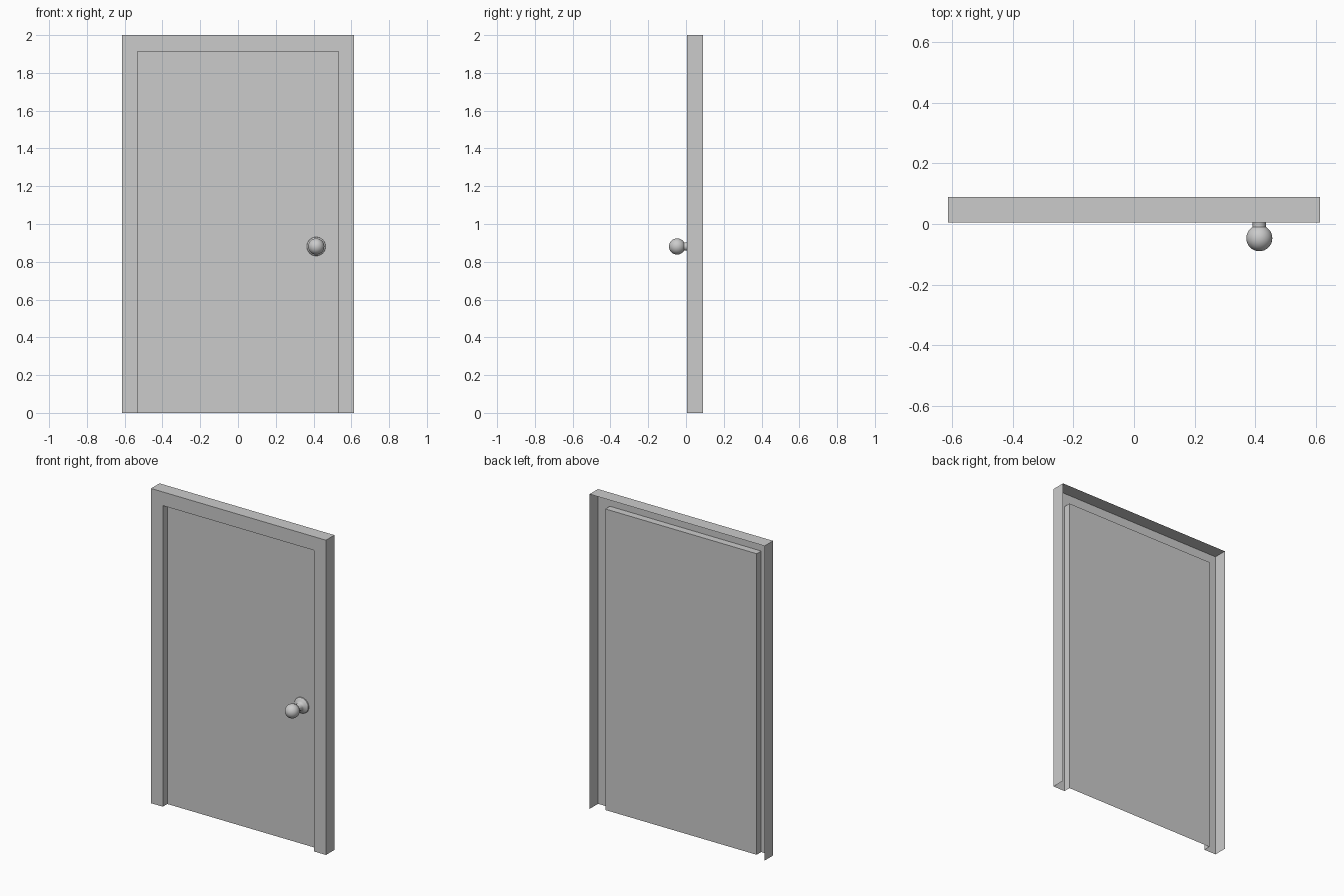
import bpy, bmesh
from math import pi, sin, cos

if "Cube" in bpy.data.objects:
    bpy.data.objects.remove(bpy.data.objects["Cube"])

FRONT, PANEL, BACK = 0.005, 0.05, 0.09     # y of casing face, door leaf, rear rim
OUT_W, OUT_H = 0.615, 2.0
IN_W, IN_H = 0.532, 1.913


def finish(name, bm):
    mesh = bpy.data.meshes.new(name)
    bm.to_mesh(mesh)
    bm.free()
    ob = bpy.data.objects.new(name, mesh)
    bpy.context.collection.objects.link(ob)
    return ob


def arch(bm, w, h, y):
    """Upside-down U outline, open at the floor."""
    return [bm.verts.new((x, y, z)) for x, z in ((-w, 0), (-w, h), (w, h), (w, 0))]


# Door frame: thin casing, open at the back and floor
bm = bmesh.new()
rings = [arch(bm, OUT_W, OUT_H, BACK), arch(bm, OUT_W, OUT_H, FRONT),
         arch(bm, IN_W, IN_H, FRONT), arch(bm, IN_W, IN_H, PANEL)]
for a, b in zip(rings, rings[1:]):
    for i in range(3):
        bm.faces.new((a[i], b[i], b[i + 1], a[i + 1]))
bm.normal_update()
if next(f for f in bm.faces if abs(f.normal.y) > 0.9).normal.y > 0:
    bmesh.ops.reverse_faces(bm, faces=bm.faces[:])
finish("door_frame", bm)

# Door leaf: single recessed sheet
bm = bmesh.new()
leaf = bm.faces.new(arch(bm, IN_W, IN_H, PANEL))
leaf.normal_update()
if leaf.normal.y > 0:
    leaf.normal_flip()
finish("door_leaf", bm)

# Knob: rosette, neck and ball turned from one profile (radius, distance along y)
R, CY, NECK = 0.043, -0.047, 0.022
profile = [(0.05, PANEL), (0.049, 0.044), (0.043, 0.039), (0.032, 0.034),
           (0.025, 0.029), (NECK, 0.024), (NECK, -0.01)]
profile += [(R * sin(t), CY + R * cos(t)) for t in (pi * k / 16 for k in range(3, 17))]

bm = bmesh.new()
verts = [bm.verts.new((max(r, 0), y, 0)) for r, y in profile]
edges = [bm.edges.new(p) for p in zip(verts, verts[1:])]
bmesh.ops.spin(bm, geom=verts + edges, cent=(0, 0, 0), axis=(0, 1, 0),
               angle=2 * pi, steps=32, use_duplicate=False)
bmesh.ops.remove_doubles(bm, verts=bm.verts[:], dist=1e-5)
bmesh.ops.recalc_face_normals(bm, faces=bm.faces[:])
knob = finish("door_knob", bm)
knob.location = (0.414, 0, 0.881)
bpy.context.view_layer.objects.active = knob
knob.select_set(True)
bpy.ops.object.shade_smooth_by_angle(angle=0.7)
